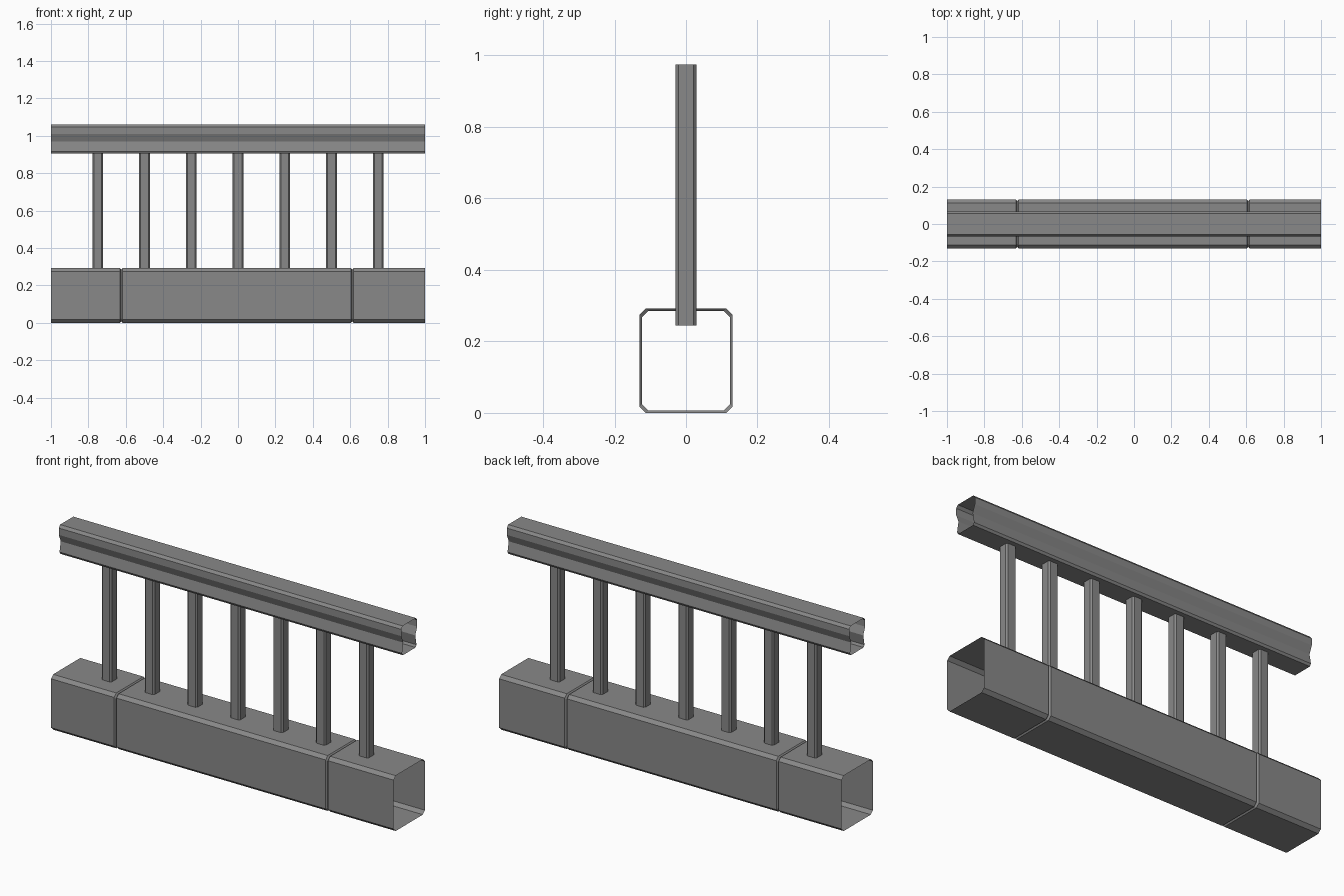
import bpy
import bmesh

cube = bpy.data.objects.get("Cube")
if cube:
    bpy.data.objects.remove(cube, do_unlink=True)

grey = bpy.data.materials.new("stone grey")
grey.use_nodes = True
colour = (0.25, 0.25, 0.25, 1)
grey.diffuse_color = colour
grey.node_tree.nodes["Principled BSDF"].inputs["Base Color"].default_value = colour


def skin(name, rings):
    """Join matching closed rings of points into an open-ended shell."""
    bm = bmesh.new()
    loops = [[bm.verts.new(p) for p in ring] for ring in rings]
    for a, b in zip(loops, loops[1:]):
        for i in range(len(a)):
            j = (i + 1) % len(a)
            bm.faces.new((a[i], a[j], b[j], b[i]))
    bmesh.ops.recalc_face_normals(bm, faces=bm.faces)
    mesh = bpy.data.meshes.new(name)
    bm.to_mesh(mesh)
    bm.free()
    mesh.materials.append(grey)
    obj = bpy.data.objects.new(name, mesh)
    bpy.context.collection.objects.link(obj)
    return obj


def chamfered(half_u, half_v, cut):
    """Rectangle outline with cut corners, centred on the origin."""
    quarter = [(half_u, half_v - cut), (half_u - cut, half_v)]
    half = quarter + [(-u, v) for u, v in reversed(quarter)]
    return half + [(-u, -v) for u, v in half]


# Hollow plinth with two shallow V joints running around it
HALF_W, HALF_H, CUT = 0.13, 0.146, 0.017
GROOVE, DEPTH = 0.007, 0.007
stations = [(-1, 0)]
for joint in (-0.625, 0.61):
    stations += [(joint - GROOVE, 0), (joint, DEPTH), (joint + GROOVE, 0)]
stations.append((1, 0))
skin("plinth", [
    [(x, y, z + HALF_H) for y, z in chamfered(HALF_W - d, HALF_H - d, CUT)]
    for x, d in stations])

# Hollow handrail with a waisted moulding on both sides
side = [(0.055, 1.06), (0.066, 1.046), (0.066, 1.01), (0.05, 0.97),
        (0.06, 0.917), (0.053, 0.905)]
outline = side + [(-y, z) for y, z in reversed(side)]
skin("handrail", [[(x, y, z) for y, z in outline] for x in (-1, 1)])

# Seven chamfered balusters, set into the plinth and handrail
for i in range(7):
    x0 = (i - 3) * 0.25
    skin(f"baluster_{i + 1}", [
        [(x0 + x, y, z) for x, y in chamfered(0.029, 0.029, 0.008)]
        for z in (0.245, 0.975)])
